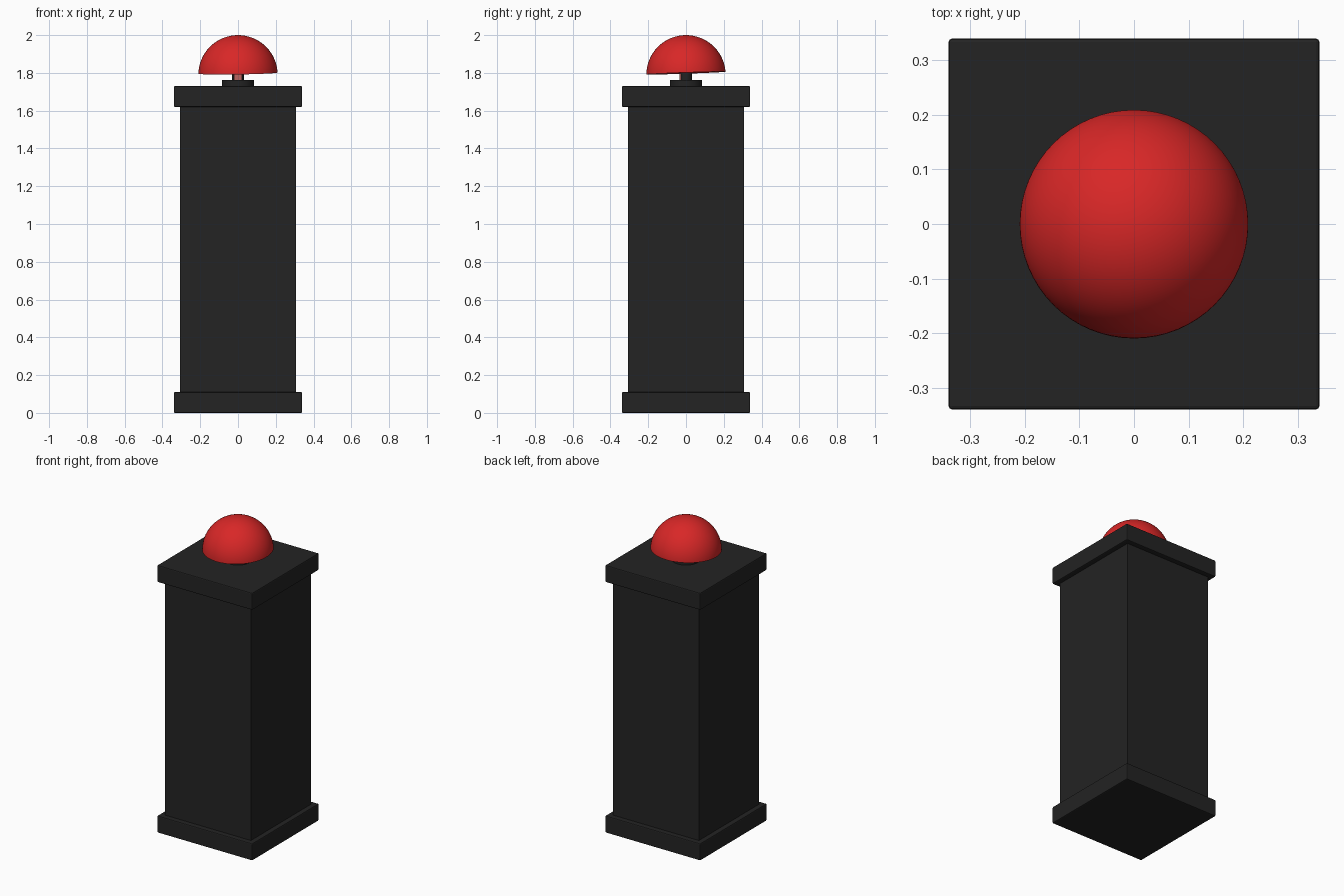
import bpy, bmesh, math
from mathutils import Vector

if "Cube" in bpy.data.objects:
    bpy.data.objects.remove(bpy.data.objects["Cube"])


def material(name, rgb):
    m = bpy.data.materials.new(name)
    m.diffuse_color = (*rgb, 1)
    m.use_nodes = True
    m.node_tree.nodes["Principled BSDF"].inputs["Base Color"].default_value = m.diffuse_color
    return m


black = material("matte black", (0.017, 0.017, 0.017))
red = material("button red", (0.69, 0.02, 0.02))
pale_red = material("pale red", (0.50, 0.13, 0.12))


def finish(name, bm, mat):
    me = bpy.data.meshes.new(name)
    bm.to_mesh(me)
    bm.free()
    me.materials.append(mat)
    ob = bpy.data.objects.new(name, me)
    bpy.context.collection.objects.link(ob)
    return ob


def box(name, size, centre, mat, bevel=0.0):
    bm = bmesh.new()
    bmesh.ops.create_cube(bm, size=1)
    for v in bm.verts:
        v.co = Vector(v.co[i] * size[i] + centre[i] for i in range(3))
    if bevel:
        bmesh.ops.bevel(bm, geom=bm.edges[:], offset=bevel, segments=2,
                        profile=0.5, affect='EDGES')
    return finish(name, bm, mat)


def smooth(ob):
    bpy.ops.object.select_all(action='DESELECT')
    ob.select_set(True)
    bpy.context.view_layer.objects.active = ob
    bpy.ops.object.shade_smooth_by_angle(angle=math.radians(40))


def cylinder(name, r, z0, z1, mat):
    bm = bmesh.new()
    bmesh.ops.create_cone(bm, cap_ends=True, segments=32, radius1=r, radius2=r, depth=z1 - z0)
    bmesh.ops.translate(bm, verts=bm.verts, vec=(0, 0, (z0 + z1) / 2))
    ob = finish(name, bm, mat)
    smooth(ob)
    return ob


# Pedestal: foot, column and cap slab
box("base_plinth", (0.68, 0.68, 0.11), (0, 0, 0.055), black, 0.006)
box("column", (0.615, 0.615, 1.53), (0, 0, 0.865), black)
box("top_slab", (0.68, 0.68, 0.11), (0, 0, 1.675), black, 0.006)

# Collar and stem, with a pale strip on the stem's front
cylinder("collar", 0.084, 1.72, 1.762, black)
cylinder("stem", 0.033, 1.75, 1.81, black)
box("stem_front_strip", (0.044, 0.008, 0.035), (0, -0.031, 1.779), pale_red)

# Button dome: sphere cut by a slightly tilted plane, closed underneath
bm = bmesh.new()
bmesh.ops.create_uvsphere(bm, u_segments=64, v_segments=32, radius=0.21)
bmesh.ops.translate(bm, verts=bm.verts, vec=(0, 0, 1.79))
cut = bmesh.ops.bisect_plane(bm, geom=bm.verts[:] + bm.edges[:] + bm.faces[:],
                             plane_co=(0, 0, 1.799), plane_no=(-0.015, -0.035, 1),
                             clear_inner=True)
rim = [e for e in cut["geom_cut"] if isinstance(e, bmesh.types.BMEdge)]
bmesh.ops.contextual_create(bm, geom=rim)
bmesh.ops.recalc_face_normals(bm, faces=bm.faces)
smooth(finish("button_dome", bm, red))
